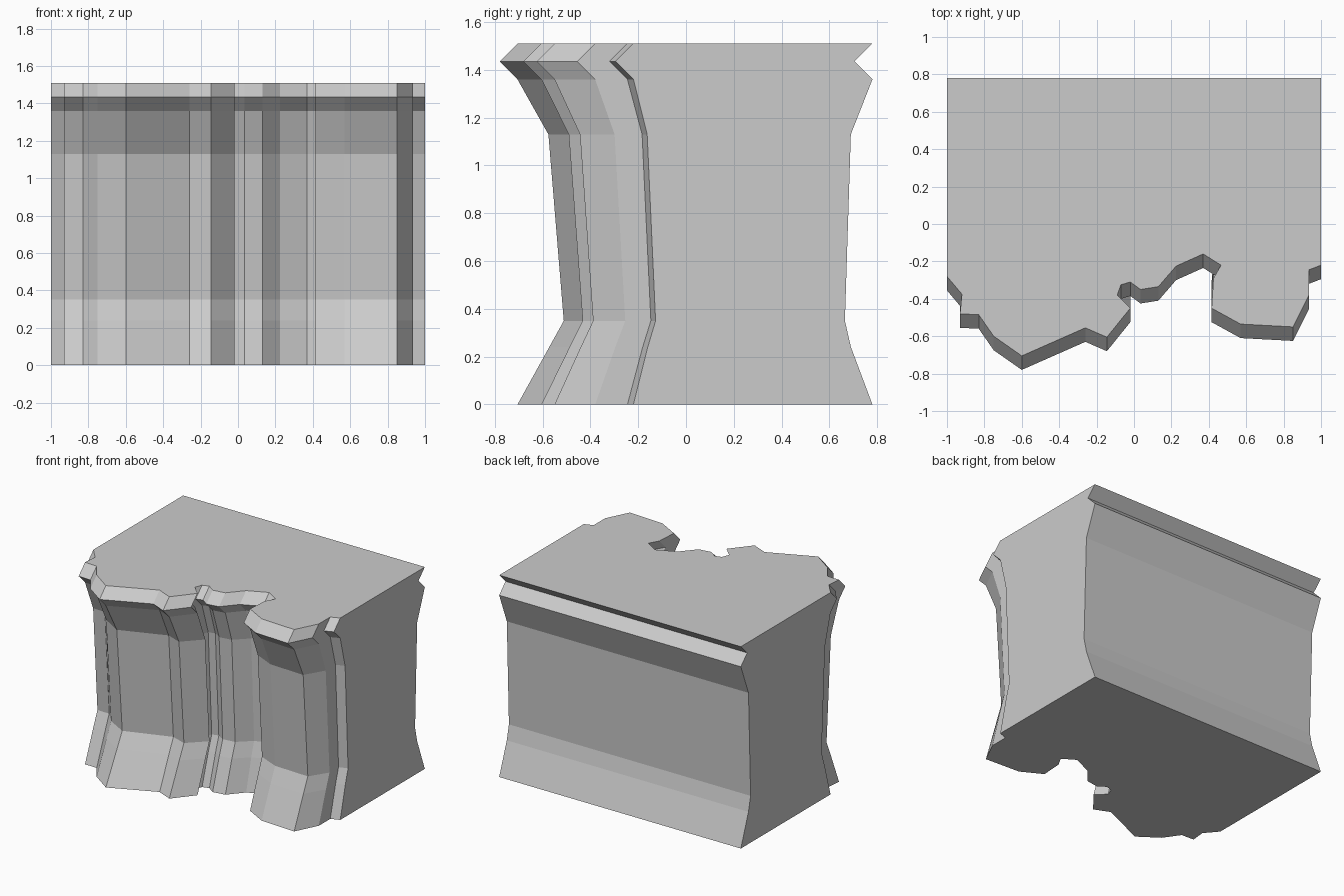
import bpy
import bmesh

cube = bpy.data.objects.get("Cube")
if cube:
    bpy.data.objects.remove(cube, do_unlink=True)

# Plan outline of the block: jagged front from left to right, straight back
jagged_front = [
    (-1, -.28), (-.92, -.375), (-.93, -.48), (-.83, -.485), (-.75, -.6),
    (-.6, -.705), (-.26, -.555), (-.145, -.605), (-.02, -.45), (-.09, -.38),
    (-.07, -.325), (-.02, -.31), (.035, -.35), (.13, -.335), (.225, -.225),
    (.37, -.16), (.465, -.22), (.425, -.29), (.415, -.45), (.57, -.535),
    (.85, -.55), (.935, -.38), (.935, -.245), (1, -.22),
]
outline = jagged_front + [(1, .78), (-1, .78)]

# Levels from base to top: height, depth scale, depth shift
levels = [
    (0, 1, 0), (.24, .85, .027), (.35, .792, .047), (1.13, .852, .025),
    (1.36, 1, 0), (1.435, 1, -.075), (1.51, 1, 0),
]

# Grey stone material
stone = bpy.data.materials.new("grey stone")
stone.use_nodes = True
grey = (.6, .6, .6, 1)
stone.diffuse_color = grey
stone.node_tree.nodes["Principled BSDF"].inputs["Base Color"].default_value = grey

# Loft the outline through the levels and cap both ends
bm = bmesh.new()
rings = [[bm.verts.new((x, y * scale + shift, z)) for x, y in outline]
         for z, scale, shift in levels]
for low, high in zip(rings, rings[1:]):
    for i in range(len(outline)):
        j = (i + 1) % len(outline)
        bm.faces.new((low[i], low[j], high[j], high[i]))
bm.faces.new(reversed(rings[0]))
bm.faces.new(rings[-1])

mesh = bpy.data.meshes.new("cliff_block")
bm.to_mesh(mesh)
bm.free()
mesh.materials.append(stone)
block = bpy.data.objects.new("cliff_block", mesh)
bpy.context.collection.objects.link(block)
